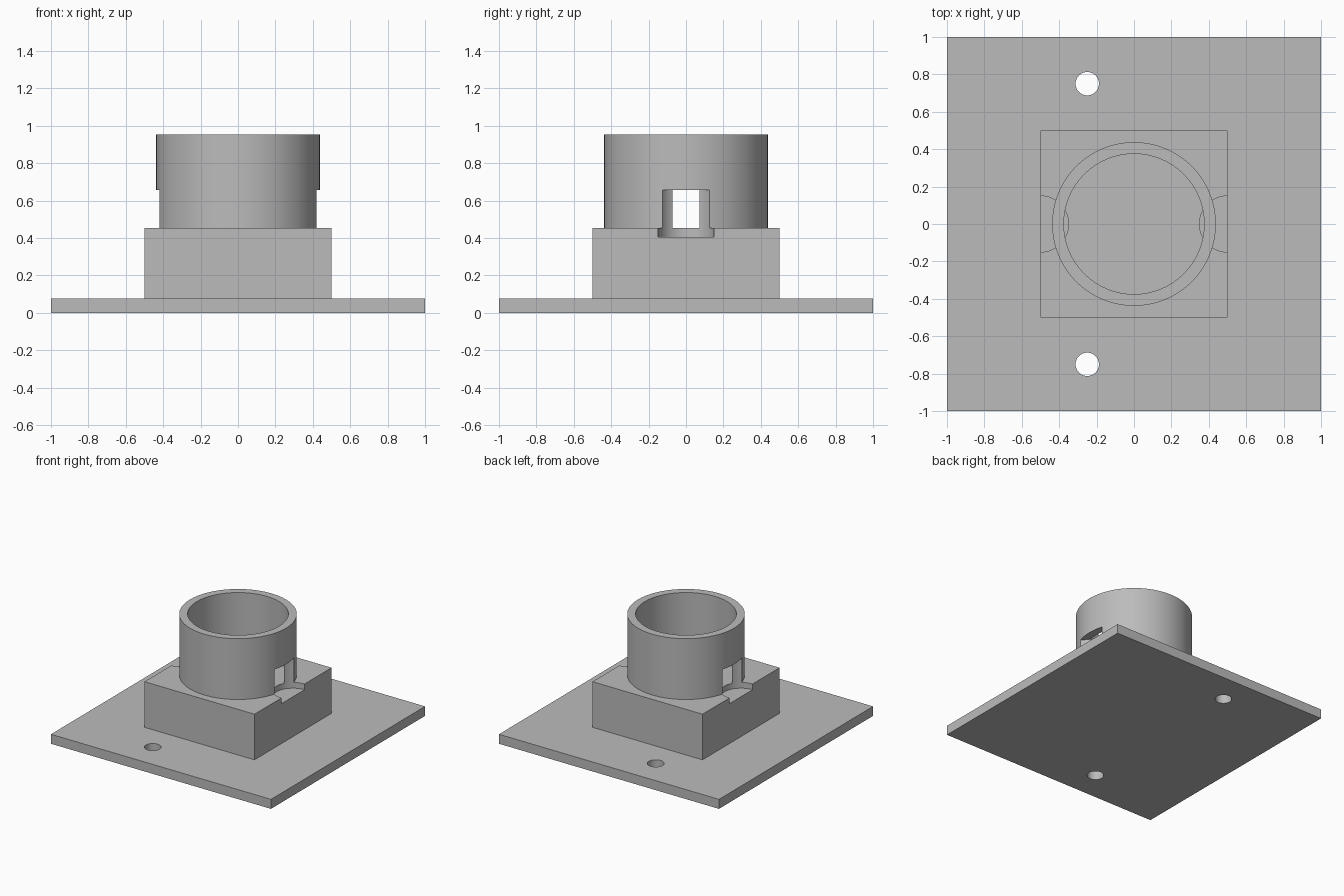
import bpy
import math

cube = bpy.data.objects.get("Cube")
if cube:
    bpy.data.objects.remove(cube, do_unlink=True)

# Heights of the stacked parts
PLATE_TOP = 0.078
BLOCK_TOP = 0.453
TUBE_TOP = 0.953
NOTCH_BOTTOM, NOTCH_TOP = 0.406, 0.656

grey = bpy.data.materials.new("plain grey")
grey.use_nodes = True
colour = (0.5, 0.5, 0.5, 1)
grey.diffuse_color = colour
grey.node_tree.nodes["Principled BSDF"].inputs["Base Color"].default_value = colour


def box(name, size, z0, z1):
    bpy.ops.mesh.primitive_cube_add(size=1, location=(0, 0, (z0 + z1) / 2))
    obj = bpy.context.object
    obj.name = name
    obj.scale = (size, size, z1 - z0)
    bpy.ops.object.transform_apply(location=False, rotation=False, scale=True)
    obj.data.materials.append(grey)
    return obj


def cylinder(name, radius, z0, z1, x=0, y=0, sides=64):
    bpy.ops.mesh.primitive_cylinder_add(
        vertices=sides, radius=radius, depth=z1 - z0, location=(x, y, (z0 + z1) / 2))
    obj = bpy.context.object
    obj.name = name
    obj.data.materials.append(grey)
    return obj


def cut(target, cutter):
    mod = target.modifiers.new("cut", "BOOLEAN")
    mod.operation = "DIFFERENCE"
    mod.solver = "EXACT"
    mod.object = cutter
    bpy.context.view_layer.objects.active = target
    bpy.ops.object.modifier_apply(modifier=mod.name)
    bpy.data.objects.remove(cutter, do_unlink=True)


# Base plate, centre block and open tube
base_plate = box("base_plate", 2, 0, PLATE_TOP)
block = box("block", 1, PLATE_TOP, BLOCK_TOP)
tube = cylinder("tube", 0.4375, BLOCK_TOP, TUBE_TOP, sides=128)
cut(tube, cylinder("bore", 0.375, BLOCK_TOP - 0.1, TUBE_TOP + 0.1, sides=128))

# Two mounting holes through the plate
for side in (-1, 1):
    cut(base_plate, cylinder("mounting_hole", 0.0625, -0.1, PLATE_TOP + 0.1, -0.25, 0.75 * side))

# Round notches on both sides, through the tube wall and into the block top
for side in (-1, 1):
    for part in (block, tube):
        cut(part, cylinder("notch", 0.15, NOTCH_BOTTOM, NOTCH_TOP, 0.5 * side))

# Smooth curved walls with crisp edges
bpy.ops.object.select_all(action="DESELECT")
for part in (base_plate, block, tube):
    part.select_set(True)
bpy.context.view_layer.objects.active = tube
bpy.ops.object.shade_smooth_by_angle(angle=math.radians(30))
